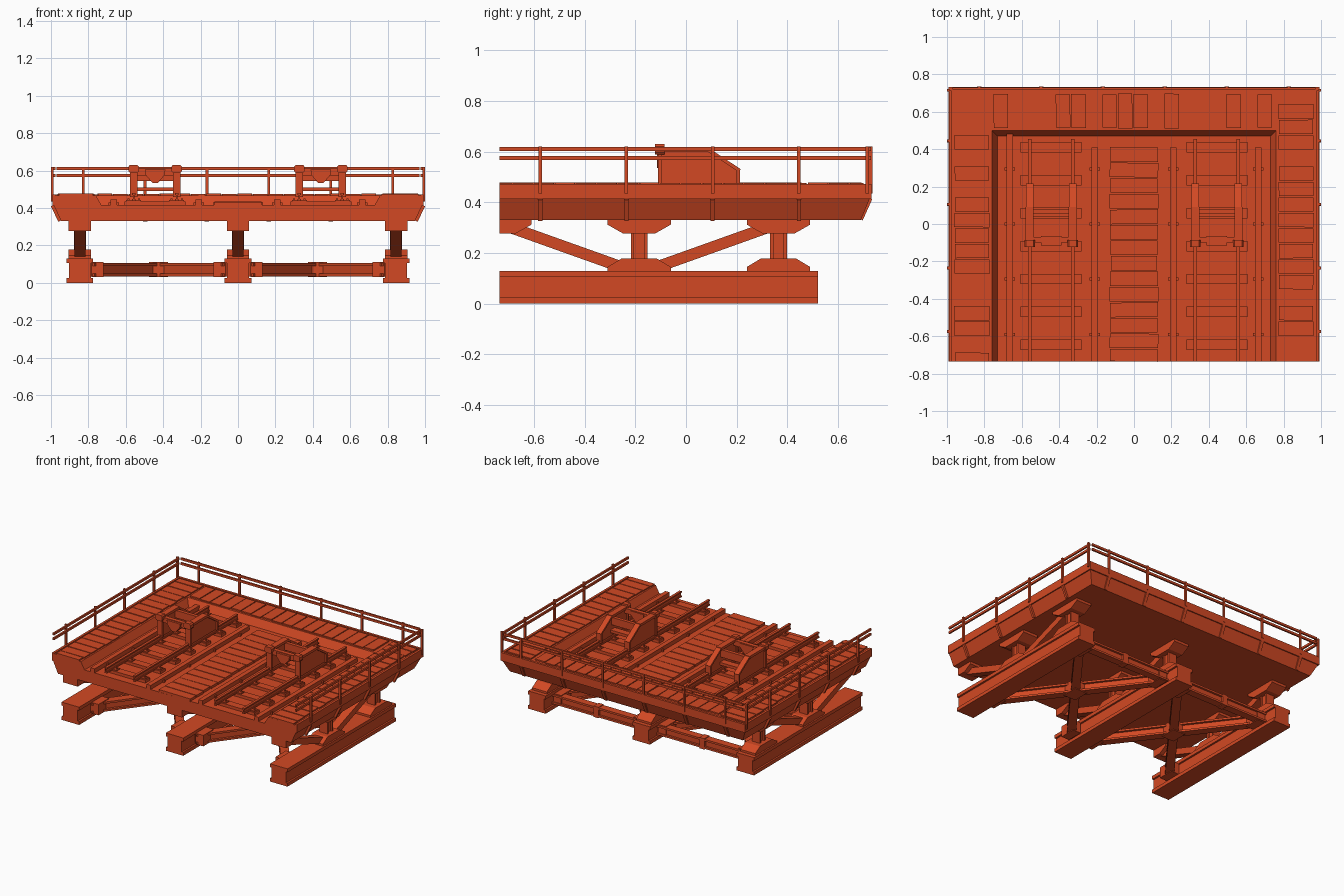
import bpy, bmesh, math, random
from mathutils import Matrix, Vector

random.seed(4)
old = bpy.data.objects.get("Cube")
if old:
    bpy.data.objects.remove(old)

paint = bpy.data.materials.new("orange_red_paint")
paint.use_nodes = True
COLOUR = (0.65, 0.066, 0.017, 1)
paint.diffuse_color = COLOUR
paint.node_tree.nodes["Principled BSDF"].inputs["Base Color"].default_value = COLOUR


class Part:
    """Collects simple solids into one named object."""

    def __init__(self, name):
        self.name, self.bm = name, bmesh.new()

    def box(self, x, y, z, turn=0):
        """Box from three (low, high) ranges, turned about z."""
        centre = Vector([sum(r) / 2 for r in (x, y, z)])
        size = [r[1] - r[0] for r in (x, y, z)]
        m = Matrix.Translation(centre) @ Matrix.Rotation(turn, 4, 'Z') @ Matrix.Diagonal((*size, 1))
        bmesh.ops.create_cube(self.bm, size=1, matrix=m)

    def prism(self, pts, axis, a, b):
        """Profile extruded along x (profile in y, z) or y (profile in x, z)."""
        put = (lambda p, t: (t, *p)) if axis == 'x' else (lambda p, t: (p[0], t, p[1]))
        lo = [self.bm.verts.new(put(p, a)) for p in pts]
        hi = [self.bm.verts.new(put(p, b)) for p in pts]
        self.bm.faces.new(lo)
        self.bm.faces.new(hi[::-1])
        for i in range(len(pts)):
            j = (i + 1) % len(pts)
            self.bm.faces.new((lo[j], lo[i], hi[i], hi[j]))

    def beam(self, p, q, width, height):
        """Rectangular bar between two points."""
        p, q = Vector(p), Vector(q)
        d = q - p
        m = Matrix.Translation((p + q) / 2) @ d.to_track_quat('Y', 'Z').to_matrix().to_4x4()
        bmesh.ops.create_cube(self.bm, size=1, matrix=m @ Matrix.Diagonal((width, d.length, height, 1)))

    def i_beam(self, p, q, width, height, web, flange):
        up = Vector((0, 0, (height - flange) / 2))
        self.beam(p, q, web, height)
        for s in (1, -1):
            self.beam(Vector(p) + s * up, Vector(q) + s * up, width, flange)

    def done(self):
        bmesh.ops.recalc_face_normals(self.bm, faces=self.bm.faces)
        mesh = bpy.data.meshes.new(self.name)
        self.bm.to_mesh(mesh)
        self.bm.free()
        mesh.materials.append(paint)
        bpy.context.collection.objects.link(bpy.data.objects.new(self.name, mesh))


FRONT, BACK, SIDE = -0.735, 0.725, 0.985
ROWS = (-0.845, 0, 0.845)

# Deck slab with skirts that flare outward at the sides and back
slab = Part("deck_slab")
slab.box((-SIDE, SIDE), (FRONT, BACK), (0.33, 0.415))
for v in slab.bm.verts:
    if v.co.z < 0.34:
        v.co.x *= 0.96
        if v.co.y > 0:
            v.co.y -= 0.035
slab.done()

# Raised walkway around three sides, with a sloped inner wall
walk = Part("walkway")
for s in (-1, 1):
    walk.prism([(s * SIDE, 0.415), (s * SIDE, 0.468), (s * 0.76, 0.468), (s * 0.73, 0.415)], 'y', FRONT, BACK)
walk.prism([(BACK, 0.415), (BACK, 0.468), (0.5, 0.468), (0.47, 0.415)], 'x', -0.8, 0.8)
walk.done()

# Edge trim lip
trim = Part("edge_trim")
for s in (-1, 1):
    trim.box(sorted((s * 0.975, s * 0.992)), (FRONT, 0.732), (0.413, 0.473))
trim.box((-0.992, 0.992), (0.715, 0.732), (0.413, 0.473))
trim.done()

# Planks, slightly uneven
planks = Part("walkway_planks")
STEP = 0.083


def tilt():
    return random.uniform(-0.02, 0.02)


for i in range(17):
    y = 0.64 - i * STEP
    for s in (-1, 1):
        j = random.uniform(0, 0.008)
        planks.box(sorted((s * (0.768 + j), s * (0.965 - j))), (max(y - 0.076, FRONT), y),
                   (0.46, 0.475 + j / 3), tilt() / 2)
for i in range(18):
    x = -0.75 + i * STEP
    j = random.uniform(0, 0.008)
    planks.box((x, x + 0.077), (0.508 + j, 0.7 - j), (0.46, 0.475 + j / 3), tilt() / 2)
for s in (-1, 1):
    planks.box(sorted((s * 0.768, s * 0.965)), (0.648, 0.7), (0.46, 0.476))
planks.done()
middle = Part("centre_planks")
for i in range(14):
    y = 0.41 - i * STEP
    j = random.uniform(0, 0.006)
    middle.box((-0.13 + j, 0.13 - j), (max(y - 0.077, FRONT), y), (0.41, 0.432 + j / 3), tilt())
middle.done()

# Guard beams with bolted lugs beside the tracks
guards = Part("guard_beams")
for s in (-1, 1):
    for x, end in ((0.21, 0.41), (0.665, 0.48 if s < 0 else 0.41)):
        guards.box((s * x - 0.017, s * x + 0.017), (FRONT, end), (0.41, 0.445))
        for y in (-0.59, -0.295, 0.0, 0.295):
            guards.box((s * x - 0.028, s * x + 0.028), (y - 0.008, y + 0.008), (0.41, 0.43))
guards.done()

# Sleepers, chair plates and rails
TRACKS = (-0.443, 0.443)
GAUGE = 0.115
sleepers, chairs, rails = Part("sleepers"), Part("rail_chairs"), Part("track_rails")
for t in TRACKS:
    for i in range(7):
        y = 0.41 - i * 0.176
        sleepers.box((t - 0.163, t + 0.163), (y - 0.028, y + 0.028), (0.41, 0.436))
        for s in (-1, 1):
            x = t + s * GAUGE
            chairs.box((x - 0.04, x + 0.04), (y - 0.02, y + 0.02), (0.43, 0.443))
            for b in (-0.028, 0.028):
                chairs.box((x + b - 0.005, x + b + 0.005), (y - 0.005, y + 0.005), (0.44, 0.45))
    for s in (-1, 1):
        x = t + s * GAUGE
        rails.i_beam((x, FRONT, 0.458), (x, 0.455, 0.458), 0.018, 0.042, 0.007, 0.01)
for part in (sleepers, chairs, rails):
    part.done()

# Buffer stops
plates, bars, bumpers = Part("stop_side_plates"), Part("stop_crossbars"), Part("stop_bumpers")
for t in TRACKS:
    for s in (-1, 1):
        x = t + s * GAUGE
        plates.prism([(-0.105, 0.465), (-0.105, 0.61), (0.09, 0.605), (0.21, 0.525), (0.21, 0.465)],
                     'x', x - 0.009, x + 0.009)
        # Flange along the top and sloping edge, and the front upright
        plates.box((x - 0.022, x + 0.022), (-0.11, 0.09), (0.6, 0.618))
        plates.beam((x, 0.085, 0.609), (x, 0.212, 0.525), 0.04, 0.014)
        plates.box((x - 0.02, x + 0.02), (0.2, 0.214), (0.46, 0.53))
        plates.box((x - 0.02, x + 0.02), (-0.11, -0.095), (0.46, 0.61))
        bumpers.prism([(x - 0.028, 0.598), (x - 0.02, 0.588), (x + 0.02, 0.588), (x + 0.028, 0.598),
                       (x + 0.028, 0.62), (x + 0.02, 0.631), (x - 0.02, 0.631), (x - 0.028, 0.62)],
                      'y', -0.122, -0.085)
    bars.box((t - GAUGE, t + GAUGE), (-0.1, -0.07), (0.573, 0.61))
    bars.box((t - GAUGE, t + GAUGE), (0.04, 0.09), (0.49, 0.51))
    bars.box((t - GAUGE, t + GAUGE), (0.055, 0.08), (0.545, 0.6))
    bumpers.prism([(t - 0.055, 0.605), (t + 0.055, 0.605), (t + 0.05, 0.575), (t + 0.015, 0.535),
                   (t - 0.015, 0.535), (t - 0.05, 0.575)], 'y', -0.115, -0.065)
for part in (plates, bars, bumpers):
    part.done()

# Handrails, posts and skirt ribs
hand, posts, ribs = Part("handrails"), Part("handrail_posts"), Part("skirt_ribs")
for z in (0.61, 0.575):
    for s in (-1, 1):
        hand.beam((s * 0.983, FRONT, z), (s * 0.983, 0.715, z), 0.012, 0.016)
    hand.beam((-0.97, 0.724, z), (0.97, 0.724, z), 0.012, 0.016)
for s in (-1, 1):
    for y in (-0.575, -0.235, 0.105, 0.445, 0.715):
        x = s * 0.993
        posts.box((x - 0.007, x + 0.007), (y - 0.007, y + 0.007), (0.435, 0.62))
    for y in (-0.575, -0.235, 0.105, 0.445):
        ribs.beam((s * 0.949, y, 0.332), (s * 0.988, y, 0.415), 0.016, 0.026)
for i in range(6):
    x = -0.828 + i * 0.331
    posts.box((x - 0.007, x + 0.007), (0.722, 0.735), (0.435, 0.62))
    ribs.beam((x, 0.69, 0.332), (x, 0.727, 0.415), 0.024, 0.016)
for part in (hand, posts, ribs):
    part.done()

# Base beams, columns with flared heads and feet, diagonal struts
base, cols, heads, struts = (Part("base_beams"), Part("columns"), Part("column_heads_and_feet"),
                             Part("diagonal_struts"))
COLUMN_Y = (-0.185, 0.365)
for x in ROWS:
    base.i_beam((x, FRONT, 0.065), (x, 0.52, 0.065), 0.142, 0.13, 0.116, 0.025)
    for y in COLUMN_Y:
        cols.box((x - 0.033, x + 0.033), (y - 0.033, y - 0.02), (0.17, 0.29))
        cols.box((x - 0.033, x + 0.033), (y + 0.02, y + 0.033), (0.17, 0.29))
        cols.box((x - 0.02, x + 0.02), (y - 0.025, y + 0.025), (0.17, 0.29))
        heads.prism([(y - 0.125, 0.335), (y - 0.125, 0.312), (y - 0.065, 0.278),
                     (y + 0.065, 0.278), (y + 0.125, 0.312), (y + 0.125, 0.335)], 'x', x - 0.06, x + 0.06)
        heads.prism([(y - 0.125, 0.125), (y - 0.125, 0.145), (y - 0.07, 0.178),
                     (y + 0.07, 0.178), (y + 0.125, 0.145), (y + 0.125, 0.125)], 'x', x - 0.06, x + 0.06)
    heads.prism([(FRONT, 0.335), (FRONT, 0.278), (-0.67, 0.278), (-0.61, 0.312), (-0.61, 0.335)],
                'x', x - 0.06, x + 0.06)
    struts.beam((x, -0.69, 0.3), (x, -0.25, 0.143), 0.06, 0.045)
    struts.beam((x, -0.12, 0.143), (x, 0.32, 0.3), 0.06, 0.045)
for part in (base, cols, heads, struts):
    part.done()

# Horizontal cross bracing between the base beams
brace, nodes = Part("cross_bracing"), Part("bracing_nodes")
for s in (-1, 1):
    near, far = s * 0.06, s * 0.79
    for a, b in ((-0.58, 0.38), (0.38, -0.58)):
        brace.i_beam((near, a, 0.07), (far, b, 0.07), 0.06, 0.07, 0.025, 0.014)
    brace.i_beam((near, 0.4, 0.07), (far, 0.4, 0.07), 0.055, 0.07, 0.025, 0.014)
    nodes.box((s * 0.425 - 0.05, s * 0.425 + 0.05), (-0.16, -0.04), (0.03, 0.11))
    nodes.box((s * 0.43 - 0.02, s * 0.43 + 0.02), (0.37, 0.43), (0.03, 0.11))
    for x in (s * 0.1, s * 0.75):
        for y in (-0.53, 0.36):
            nodes.box((x - 0.032, x + 0.032), (y - 0.06, y + 0.06), (0.03, 0.11))
brace.done()
nodes.done()
